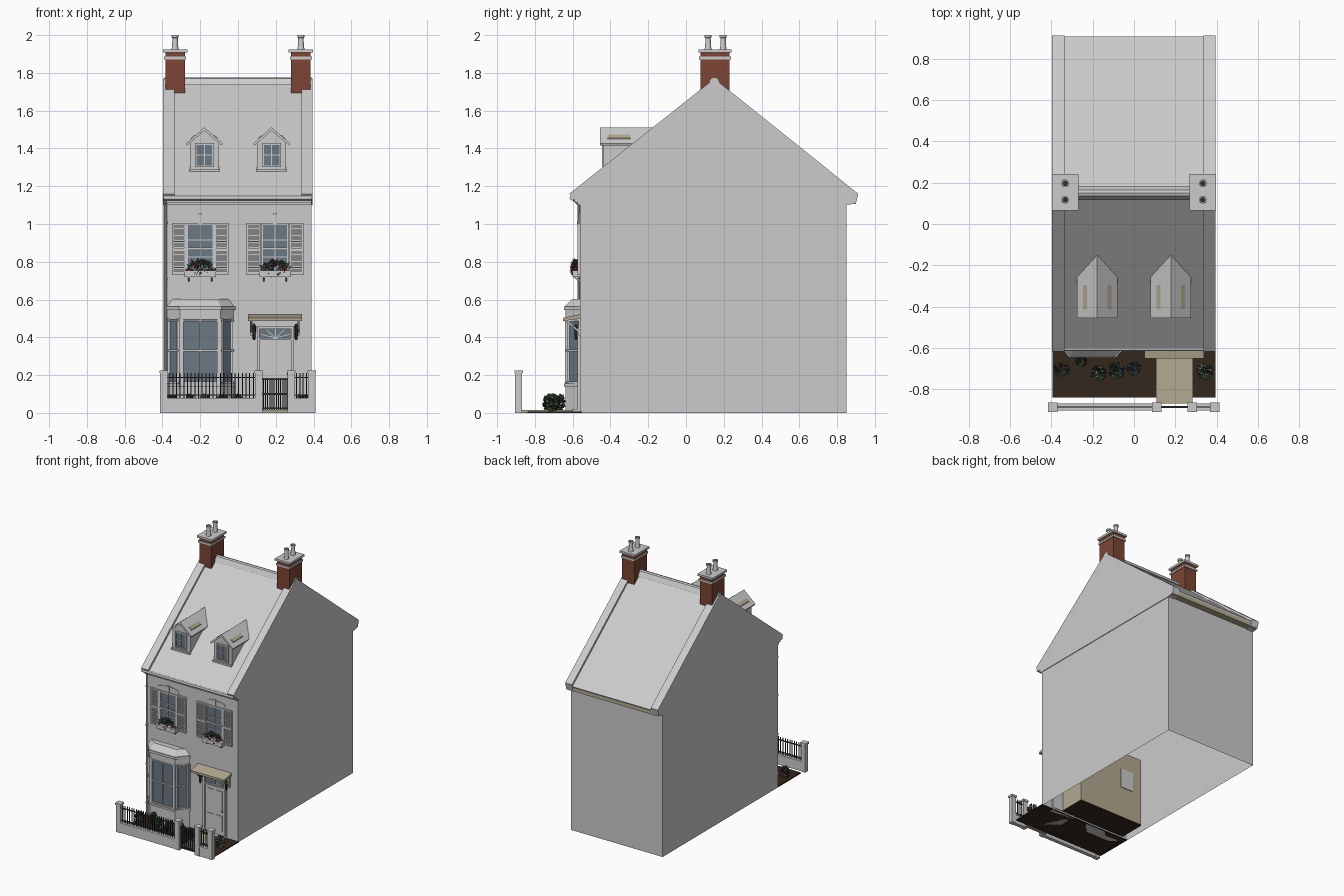
import bpy, bmesh, math, random
from mathutils import Vector, Matrix

if "Cube" in bpy.data.objects:
    bpy.data.objects.remove(bpy.data.objects["Cube"])
random.seed(4)

def mat(name, r, g, b):
    m = bpy.data.materials.new(name)
    m.diffuse_color = (r, g, b, 1)
    m.use_nodes = True
    m.node_tree.nodes["Principled BSDF"].inputs["Base Color"].default_value = m.diffuse_color
    return m
BRICK, SOIL = mat("brick", .2, .06, .035), mat("soil", .035, .02, .012)
CREAM, GLASS = mat("cream", .45, .4, .29), mat("glass", .15, .19, .23)
BLACK, LEAF = mat("iron", .03, .03, .035), mat("leaf", .04, .075, .04)
BLOOMS = [mat("pink", .45, .12, .18), mat("white", .7, .7, .7), mat("blue", .15, .2, .5), mat("red", .4, .03, .05)]

def finish(name, bm, m=None, smooth=False):
    bmesh.ops.recalc_face_normals(bm, faces=bm.faces)
    me = bpy.data.meshes.new(name)
    bm.to_mesh(me); bm.free()
    if m: me.materials.append(m)
    ob = bpy.data.objects.new(name, me)
    bpy.context.collection.objects.link(ob)
    if smooth:
        bpy.context.view_layer.objects.active = ob
        bpy.ops.object.select_all(action='DESELECT')
        ob.select_set(True)
        bpy.ops.object.shade_smooth_by_angle()
    return ob

def boxes(name, items, m=None):          # items: (x0,x1,y0,y1,z0,z1)
    bm = bmesh.new()
    for a, b, c, d, e, f in items:
        M = Matrix.Translation(((a+b)/2, (c+d)/2, (e+f)/2)) @ Matrix.Diagonal((b-a, d-c, f-e, 1))
        bmesh.ops.create_cube(bm, size=1, matrix=M)
    return finish(name, bm, m)

def bars(name, items, m=None, sides=4):  # items: (start, end, width)
    bm = bmesh.new()
    for p, q, w in items:
        p, q = Vector(p), Vector(q)
        d = q - p
        M = Matrix.Translation((p+q)/2) @ d.to_track_quat('Z', 'Y').to_matrix().to_4x4() @ Matrix.Rotation(math.pi/4, 4, 'Z')
        r = w/2 * (1.414 if sides == 4 else 1)
        bmesh.ops.create_cone(bm, cap_ends=True, segments=sides, radius1=r, radius2=r, depth=d.length, matrix=M)
    return finish(name, bm, m, sides > 6)

def prism(name, pts, axis, lo, hi, m=None, skip=None):
    put = {'x': lambda p, t: (t, p[0], p[1]), 'y': lambda p, t: (p[0], t, p[1]), 'z': lambda p, t: (p[0], p[1], t)}[axis]
    bm = bmesh.new()
    A = [bm.verts.new(put(p, lo)) for p in pts]
    B = [bm.verts.new(put(p, hi)) for p in pts]
    bm.faces.new(A); bm.faces.new(B)
    n = len(pts)
    for i in range(n):
        if i != skip:
            bm.faces.new((A[i], A[(i+1) % n], B[(i+1) % n], B[i]))
    return finish(name, bm, m)

def lathe(name, prof, x, y, n=14, m=None):
    bm = bmesh.new()
    rings = [[bm.verts.new((x+r*math.cos(2*math.pi*i/n), y+r*math.sin(2*math.pi*i/n), z)) for i in range(n)] for r, z in prof]
    for a, b in zip(rings, rings[1:]):
        for i in range(n):
            bm.faces.new((a[i], a[(i+1) % n], b[(i+1) % n], b[i]))
    return finish(name, bm, m, True)

def frame(x0, x1, z0, z1, y0, y1, w, cols, rows):   # frame and glazing bars
    L = [(x0, x0+w, y0, y1, z0, z1), (x1-w, x1, y0, y1, z0, z1), (x0, x1, y0, y1, z0, z0+w), (x0, x1, y0, y1, z1-w, z1)]
    g = w*.22
    for i in range(1, cols):
        c = x0+(x1-x0)*i/cols; L.append((c-g, c+g, y0+.002, y1, z0, z1))
    for i in range(1, rows):
        c = z0+(z1-z0)*i/rows; L.append((x0, x1, y0+.002, y1, c-g, c+g))
    return L

def plant(name, c, rad, leaves, bloom, blooms):     # leafy cluster with flowers
    bm, fl = bmesh.new(), bmesh.new()
    for i in range(leaves+blooms):
        d = Vector((random.gauss(0, 1), random.gauss(0, 1), random.gauss(.2, 1))).normalized()
        p = Vector(c) + Vector([d[k]*rad[k] for k in range(3)]) * random.uniform(.6, 1)
        if i < leaves:
            s = d.orthogonal().normalized()*.006
            t = (d+Vector((0, 0, .5))).normalized()*.012
            bm.faces.new([bm.verts.new(v) for v in (p-t, p+s, p+t, p-s)])
        else:
            bmesh.ops.create_icosphere(fl, subdivisions=1, radius=.0065, matrix=Matrix.Translation(p))
    finish(name+"_leaves", bm, LEAF)
    finish(name+"_flowers", fl, bloom)

# House shell, open underneath
prism("house_walls", [(-.56, 0), (-.56, 1.12), (.15, 1.73), (.85, 1.12), (.85, 0)], 'x', -.395, .39, skip=4)
# Front room behind the bay
boxes("room_walls", [(-.36, .2, -.357, -.35, .03, .56), (.193, .2, -.555, -.35, .03, .56), (-.36, -.353, -.555, -.35, .03, .56)], CREAM)
boxes("room_floor", [(-.36, .2, -.555, -.35, .02, .032)], SOIL)
boxes("room_panel", [(-.28, -.17, -.35, -.345, .27, .42)])

# Roof, gable copings, ridge and eaves
prism("roof", [(-.612, 1.143), (.15, 1.752), (.907, 1.143), (.9, 1.13), (.15, 1.735), (-.6, 1.13)], 'x', -.39, .39)
cop = [(-.618, 1.16), (.15, 1.77), (.912, 1.16), (.9, 1.11), (.85, 1.1), (-.55, 1.1), (-.6, 1.135)]
for n, a, b in (("left", -.398, -.337), ("right", .337, .395)):
    prism(n+"_gable_coping", cop, 'x', a, b)
prism("ridge_tiles", [(.115, 1.735), (.135, 1.77), (.15, 1.775), (.165, 1.77), (.185, 1.735)], 'x', -.39, .39)
boxes("front_cornice", [(-.395, .39, -.575, -.55, 1.1, 1.115), (-.395, .39, -.59, -.55, 1.115, 1.135)])
boxes("rear_soffit", [(-.39, .39, .84, .895, 1.105, 1.12), (-.39, .39, .885, .9, 1.105, 1.14)], CREAM)
bars("front_gutter", [((-.395, -.603, 1.138), (.392, -.603, 1.138), .026)], None, 12)
bars("downpipe", [((-.383, -.568, 0), (-.383, -.568, 1.1), .012), ((-.383, -.568, 1.1), (-.383, -.6, 1.135), .012)]
     + [((-.383, -.568, z), (-.383, -.568, z+.012), .018) for z in (.1, .4, .7, 1.0)], None, 10)

# Chimneys
for n, s in (("left", -1), ("right", 1)):
    x = s*.333
    boxes(n+"_chimney", [(x-.052, x+.052, .077, .23, 1.68, 1.912)], BRICK)
    boxes(n+"_chimney_caps", [(x-.059, x+.059, .07, .237, 1.872, 1.886), (x-.065, x+.065, .066, .242, 1.908, 1.924)])
    for i, y in enumerate((.117, .197)):
        lathe(f"{n}_pot_{i}", [(.02, 1.92), (.016, 1.94), (.014, 1.985), (.019, 1.988), (.019, 2), (.012, 2), (.012, 1.93)], x, y)
        lathe(f"{n}_pot_soot_{i}", [(.0118, 1.97), (.0001, 1.97)], x, y, m=BLACK)

# Dormers
for n, x in (("left", -.178), ("right", .178)):
    prism(n+"_dormer_body", [(x-.077, 1.28), (x-.077, 1.43), (x, 1.495), (x+.077, 1.43), (x+.077, 1.28)], 'y', -.438, -.2)
    prism(n+"_dormer_roof", [(x, 1.512), (x+.097, 1.427), (x+.092, 1.415), (x, 1.495), (x-.092, 1.415), (x-.097, 1.427)], 'y', -.455, -.15)
    boxes(n+"_dormer_glass", [(x-.042, x+.042, -.441, -.435, 1.308, 1.422)], GLASS)
    boxes(n+"_dormer_window", frame(x-.05, x+.05, 1.302, 1.428, -.446, -.436, .009, 2, 2) + [(x-.08, x+.08, -.45, -.43, 1.278, 1.29)])
    for s in (-1, 1):
        prism(n+"_dormer_strip", [(x+s*.05, 1.464), (x+s*.07, 1.447), (x+s*.07, 1.456), (x+s*.05, 1.473)], 'y', -.415, -.295, CREAM)

# Upper windows with louvred shutters and flower boxes
for n, x in (("left", -.2), ("right", .196)):
    boxes(n+"_window_glass", [(x-.07, x+.07, -.565, -.555, .74, 1.0)], GLASS)
    boxes(n+"_window_frame", frame(x-.075, x+.075, .735, 1.005, -.572, -.558, .011, 2, 3) + [(x-.07, x+.07, -.574, -.56, .863, .875)])
    prism(n+"_window_head", [(x-.085, 1.005), (x-.09, 1.035)] + [(x+.03*i, 1.048-.0013*i*i) for i in (-2, -1, 0, 1, 2)] + [(x+.09, 1.035), (x+.085, 1.005)], 'y', -.564, -.555)
    boxes(n+"_keystone", [(x-.01, x+.01, -.569, -.555, 1.005, 1.055)])
    for side, a in (("l", x-.15), ("r", x+.076)):
        sh = frame(a, a+.074, .73, 1.005, -.574, -.56, .01, 1, 1)
        sh.append((a, a+.074, -.574, -.56, .86, .872))
        boxes(f"{n}_shutter_{side}", sh)
        bars(f"{n}_louvres_{side}", [((a+.008, -.567, .745+.0125*i), (a+.066, -.567, .745+.0125*i), .007) for i in range(21)])
    boxes(n+"_flower_box", [(x-.083, x+.083, -.6, -.56, .72, .752), (x-.088, x+.088, -.603, -.56, .745, .754)])
    bars(n+"_box_brackets", [((x+o, -.562, .7), (x+o, -.595, .72), .008) for o in (-.06, .06)])
    plant(n+"_box_plant", (x, -.588, .765), (.08, .02, .045), 110, BLOOMS[3], 26)

# Bay window
B = [(-.378, -.555), (-.305, -.635), (-.095, -.635), (-.022, -.555)]
def grown(d): return [(x+d*s, y-(d if 0 < i < 3 else 0)) for i, ((x, y), s) in enumerate(zip(B, (-1, -.6, .6, 1)))]
for nm, d, a, b, m in (("bay_base", .004, 0, .14, None), ("bay_sill", .012, .14, .155, None), ("bay_glass", -.006, .155, .5, GLASS),
                       ("bay_head", .003, .495, .545, None), ("bay_cornice", .012, .545, .563, None)):
    prism(nm, grown(d), 'z', a, b, m)
bay_roof = prism("bay_roof", grown(.006), 'z', .563, .603)
for v in bay_roof.data.vertices:
    if v.co.z > .6:
        v.co = (-.2+(v.co.x+.2)*.83, -.555+(v.co.y+.555)*.55, v.co.z)
L = []
for (p, q), cuts in zip(zip(B, B[1:]), ((.14, .86), (.05, .5, .95), (.14, .86))):
    p, q = Vector(p), Vector(q)
    for c in (0, 1) + cuts:
        w = p.lerp(q, c)
        L.append(((w.x, w.y, .15), (w.x, w.y, .5), .006 if c == .5 else .013))
    for z in (.16, .33, .488):
        L.append(((p.x, p.y, z), (q.x, q.y, z), .01))
bars("bay_frame", L)

# Front door, lamps and canopy
boxes("door_frame", [(.1, .115, -.575, -.55, 0, .455), (.281, .296, -.575, -.55, 0, .455), (.1, .296, -.575, -.55, .445, .46), (.1, .296, -.572, -.55, .387, .397)])
boxes("door", [(.115, .281, -.564, -.55, .02, .39)] + [(a, a+.052, -.569, -.56, z, z+h) for a in (.135, .209) for z, h in ((.05, .12), (.2, .16))])
boxes("door_transom", [(.115, .281, -.563, -.55, .397, .447)], GLASS)
bars("transom_bars", [((.198, -.565, .397), (.198+.083*math.cos(t), -.565, .397+.048*math.sin(t)), .004) for t in (.4, 1.0, 1.57, 2.14, 2.74)])
boxes("door_step", [(.1, .296, -.6, -.555, 0, .02)])
lathe("door_knob", [(.0001, .2), (.006, .204), (.006, .21), (.0001, .214)], .265, -.572, 10, BLACK)
for s, x in (("left", .085), ("right", .308)):
    lathe(s+"_lamp", [(.0001, .385), (.006, .39), (.008, .4), (.01, .45), (.013, .453), (.003, .47), (.0001, .475)], x, -.583, 6, BLACK)
    bars(s+"_lamp_arm", [((x, -.555, .43), (x, -.583, .43), .006)], BLACK)
prism("canopy", [(-.555, .5), (-.652, .486), (-.652, .503), (-.555, .523)], 'x', .052, .338, CREAM)
bars("canopy_brackets", [b for x in (.07, .32) for b in (((x, -.564, .41), (x, -.564, .5), .012), ((x, -.56, .492), (x, -.64, .487), .01), ((x, -.562, .425), (x, -.63, .488), .009))])

# Garden
boxes("soil", [(-.395, .395, -.84, -.55, 0, .008)], SOIL)
boxes("path", [(.108, .283, -.868, -.6, 0, .014)], CREAM)
for i, (x, y, r, k) in enumerate([(-.35, -.705, .033, 0), (-.255, -.665, .022, 0), (-.172, -.722, .034, 1), (-.085, -.712, .038, 2), (0, -.7, .03, 2), (.345, -.715, .038, 1)]):
    plant(f"bush_{i}", (x, y, .052), (r, r, .045), 170, BLOOMS[k], 24 if i != 1 else 4)

# Garden wall, piers, railings and gate
piers = [-.393, .11, .282, .39]
boxes("garden_wall", [(piers[a], piers[b], -.9, -.872, 0, .068) for a, b in ((0, 1), (2, 3))] + [(piers[a], piers[b], -.904, -.868, .068, .078) for a, b in ((0, 1), (2, 3))])
boxes("piers", [i for x in piers for i in ((x-.019, x+.019, -.904, -.868, 0, .215), (x-.023, x+.023, -.909, -.863, .21, .225))])
rail = []
for a, b in ((-.374, .091), (.301, .371)):
    n = round((b-a)/.0195)
    rail += [((a+(b-a)*(i+.5)/n, -.886, .075), (a+(b-a)*(i+.5)/n, -.886, .21), .005) for i in range(n)]
    rail += [((a, -.886, z), (b, -.886, z), .007) for z in (.095, .187)]
bars("railings", rail, BLACK)
gate = [((.134+.0115*i, -.886, .015), (.134+.0115*i, -.886, .185), .005) for i in range(12)]
bars("gate", gate + [((.13, -.886, z), (.262, -.886, z), .008) for z in (.025, .1, .178)], BLACK)
